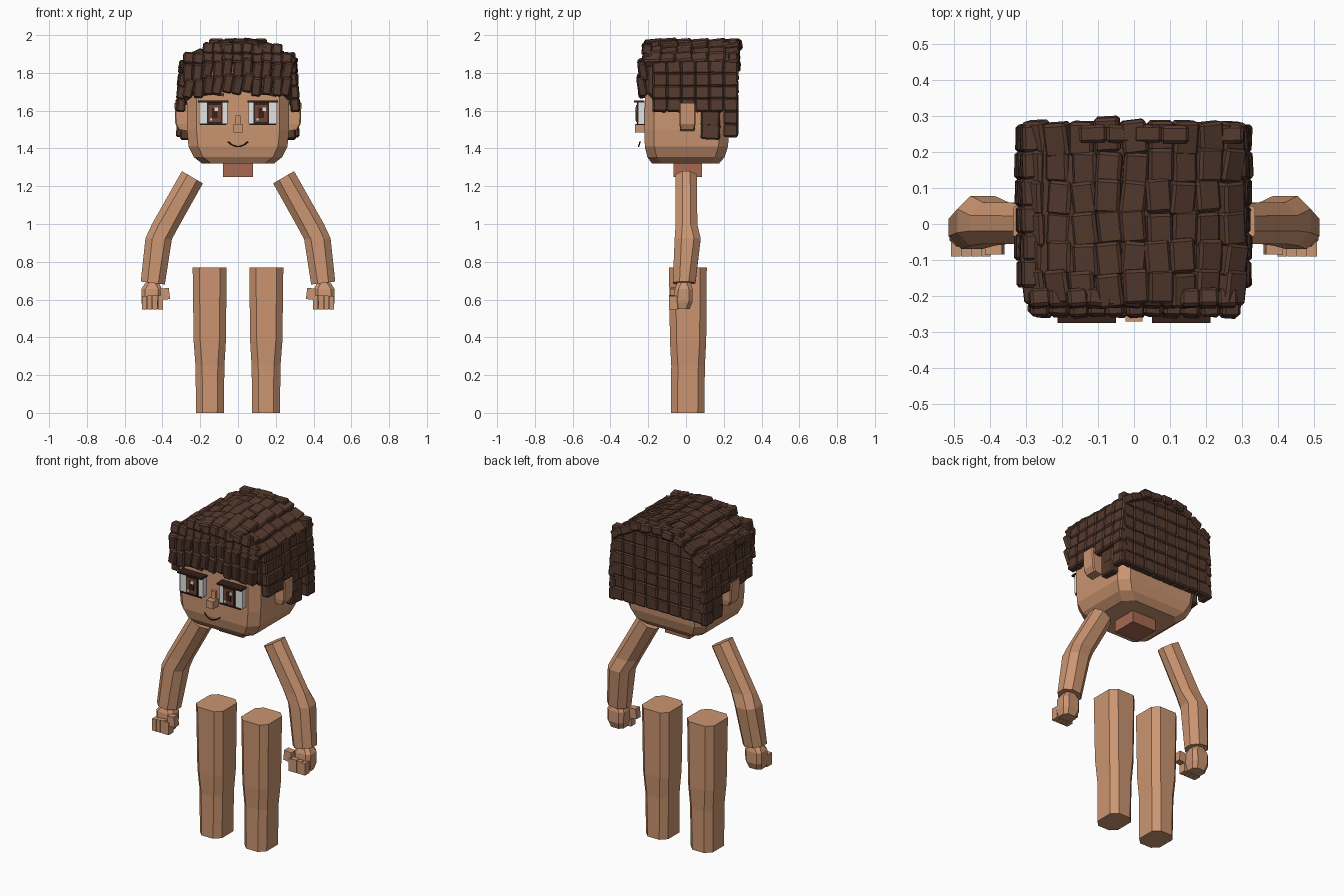
import bpy, bmesh, math, random
from mathutils import Matrix, Vector, Euler

random.seed(4)
if "Cube" in bpy.data.objects:
    bpy.data.objects.remove(bpy.data.objects["Cube"], do_unlink=True)


def material(name, color):
    m = bpy.data.materials.new(name)
    m.use_nodes = True
    m.diffuse_color = (*color, 1)
    m.node_tree.nodes["Principled BSDF"].inputs["Base Color"].default_value = (*color, 1)
    return m


SKIN = material("skin", (0.60, 0.30, 0.165))
NECK = material("neck_skin", (0.38, 0.14, 0.08))
HAIR = material("hair_brown", (0.09, 0.042, 0.027))
WHITE = material("eye_white", (0.75, 0.78, 0.77))
IRIS = material("iris_brown", (0.16, 0.06, 0.03))
DARK = material("dark_line", (0.035, 0.014, 0.01))


def finish(name, bm, mat):
    bmesh.ops.recalc_face_normals(bm, faces=bm.faces)
    me = bpy.data.meshes.new(name)
    bm.to_mesh(me)
    bm.free()
    me.materials.append(mat)
    ob = bpy.data.objects.new(name, me)
    bpy.context.collection.objects.link(ob)
    return ob


def loft(name, rings, mat, cut, s=1):
    """Skin chamfered rectangles: each ring is (x0, z0, x1, z1, y0, y1)."""
    bm = bmesh.new()
    loops = []
    for x0, z0, x1, z1, y0, y1 in rings:
        a, b = Vector((x0 * s, 0, z0)), Vector((x1 * s, 0, z1))
        cu, cv = cut / (b - a).length, cut / (y1 - y0)
        outline = [(cu, 0), (1 - cu, 0), (1, cv), (1, 1 - cv),
                   (1 - cu, 1), (cu, 1), (0, 1 - cv), (0, cv)]
        loops.append([bm.verts.new(a.lerp(b, u) + Vector((0, y0 + (y1 - y0) * v, 0)))
                      for u, v in outline])
    for lo, hi in zip(loops, loops[1:]):
        for i in range(8):
            j = (i + 1) % 8
            bm.faces.new((lo[i], lo[j], hi[j], hi[i]))
    bm.faces.new(loops[0])
    bm.faces.new(loops[-1])
    return finish(name, bm, mat)


def tile(bm, loc, size, rot=(0, 0, 0)):
    bmesh.ops.create_cube(bm, size=1, matrix=Matrix.LocRotScale(
        Vector(loc), Euler(rot), Vector(size)))


def box(name, x, y, z, mat, s=1, rot=0):
    """Box from (min, max) ranges."""
    bm = bmesh.new()
    tile(bm, [s * sum(x) / 2, sum(y) / 2, sum(z) / 2],
         [r[1] - r[0] for r in (x, y, z)], (0, rot * s, 0))
    return finish(name, bm, mat)


def jit(a):
    return random.uniform(-a, a)


def hair(name, bm):
    bmesh.ops.bevel(bm, geom=bm.edges[:], offset=0.008, segments=1, affect='EDGES')
    return finish(name, bm, HAIR)


# Head and neck
loft("head", [(-w, z, w, z, y0, y1) for w, z, y0, y1 in (
    (0.19, 1.32, -0.18, 0.175), (0.235, 1.355, -0.205, 0.205),
    (0.262, 1.41, -0.218, 0.222), (0.27, 1.5, -0.22, 0.23),
    (0.27, 1.86, -0.215, 0.23))], SKIN, 0.05)
box("neck", (-0.08, 0.08), (-0.065, 0.085), (1.25, 1.33), NECK)

# Face centre
box("nose_bridge", (-0.014, 0.014), (-0.235, -0.215), (1.52, 1.575), SKIN)
box("nose_tip", (-0.023, 0.023), (-0.27, -0.215), (1.485, 1.53), SKIN)
cu = bpy.data.curves.new("mouth", 'CURVE')
cu.dimensions = '3D'
cu.bevel_depth = 0.004
cu.bevel_resolution = 1
sp = cu.splines.new('POLY')
sp.points.add(8)
for i, p in enumerate(sp.points):
    t = i / 4 - 1
    p.co = (0.052 * t, -0.243 - 0.008 * (1 - t * t), 1.41 + 0.025 * t * t, 1)
cu.materials.append(DARK)
bpy.context.collection.objects.link(bpy.data.objects.new("mouth", cu))

for s, side in ((1, "left"), (-1, "right")):
    # Eyes and brows
    box(side + "_eye_white", (0.055, 0.207), (-0.255, -0.215), (1.53, 1.643), WHITE, s)
    box(side + "_iris_rim", (0.083, 0.163), (-0.26, -0.22), (1.53, 1.643), DARK, s)
    box(side + "_iris", (0.09, 0.156), (-0.264, -0.22), (1.54, 1.63), IRIS, s)
    box(side + "_pupil", (0.108, 0.138), (-0.267, -0.22), (1.56, 1.615), DARK, s)
    for n, (x, z) in enumerate(((0.128 * s + 0.012, 1.608), (0.123 * s - 0.02, 1.553))):
        h = 0.009 - 0.003 * n
        box(f"{side}_eye_glint_{n}", (x - h, x + h), (-0.27, -0.26), (z - h, z + h), WHITE)
    box(side + "_upper_lash", (0.05, 0.212), (-0.275, -0.22), (1.643, 1.653), DARK, s)
    box(side + "_lower_lash", (0.06, 0.2), (-0.262, -0.22), (1.525, 1.531), DARK, s)
    for n, tilt in enumerate((-0.12, 0, 0.2)):
        x = 0.075 + 0.042 * n
        z = (1.686, 1.69, 1.685)[n]
        box(f"{side}_brow_{n}", (x, x + 0.043), (-0.24, -0.21),
            (z - 0.008, z + 0.008), HAIR, s, tilt)

    # Ear
    loft(side + "_ear", [(0.25, 1.49, 0.315, 1.5, -0.03, 0.045),
                         (0.25, 1.53, 0.332, 1.53, -0.035, 0.05),
                         (0.26, 1.63, 0.336, 1.64, -0.035, 0.05)], SKIN, 0.006, s)

    # Arm, bent at the elbow
    loft(side + "_arm", [(0.186, 1.215, 0.297, 1.28, -0.055, 0.058),
                         (0.312, 0.99, 0.455, 1.0, -0.055, 0.06),
                         (0.35, 0.92, 0.49, 0.925, -0.06, 0.078),
                         (0.387, 0.68, 0.515, 0.695, -0.07, 0.05)], SKIN, 0.036, s)

    # Fist
    loft(side + "_palm", [(0.415, 0.55, 0.503, 0.55, -0.06, 0.02),
                          (0.405, 0.59, 0.512, 0.59, -0.065, 0.035),
                          (0.402, 0.655, 0.512, 0.655, -0.06, 0.035),
                          (0.42, 0.69, 0.49, 0.69, -0.045, 0.025)], SKIN, 0.02, s)
    for n in range(4):
        x = 0.398 + 0.028 * n
        box(f"{side}_finger_{n}", (x, x + 0.026), (-0.09, -0.045),
            (0.548, 0.625 - 0.003 * abs(n - 1)), SKIN, s)
    box(side + "_thumb", (0.363, 0.41), (-0.085, -0.045), (0.6, 0.66), SKIN, s, 0.12)

    # Leg, narrowing below the knee
    loft(side + "_leg", [(0.075, 0, 0.222, 0, -0.08, 0.097),
                         (0.072, 0.25, 0.225, 0.25, -0.078, 0.1),
                         (0.064, 0.38, 0.235, 0.38, -0.085, 0.107),
                         (0.06, 0.77, 0.24, 0.77, -0.09, 0.11)], SKIN, 0.035, s)

    # Side hair with a lock behind the ear
    bm = bmesh.new()
    for k in range(6):
        for r in range(6):
            if r > 3 and k < 5:
                continue
            tile(bm, (s * (0.288 + 0.005 * min(r, 3) + jit(0.004)), -0.138 + 0.075 * k,
                      1.83 - 0.067 * r), (0.046, 0.077, 0.071),
                 (jit(0.05), jit(0.05) - 0.08 * s, jit(0.05)))
    for z in (1.56, 1.49):
        tile(bm, (s * 0.275, 0.13, z), (0.06, 0.1, 0.085), (jit(0.06), 0, jit(0.05)))
    hair(side + "_side_hair", bm)


# Hair cap under the tiles
def crown(x):
    return 1.98 - 1.3 * (x - 0.02) ** 2


loft("hair_cap", [(-w, z, w, z, y0, 0.25) for w, z, y0 in (
    (0.285, 1.64, -0.16), (0.285, 1.7, -0.215), (0.28, 1.85, -0.215),
    (0.19, 1.91, -0.2), (0.09, 1.95, -0.2))], HAIR, 0.02)

# Top tiles, overlapping toward the front
bm = bmesh.new()
for i in range(9):
    x = -0.272 + 0.068 * i
    lift = jit(0.006)
    for j in range(6):
        tile(bm, (x + jit(0.006), -0.178 + 0.084 * j + jit(0.008),
                  crown(x) - 0.03 + lift + jit(0.006)), (0.071, 0.095, 0.05),
             (0.1 + jit(0.06), 2.4 * x + jit(0.07), jit(0.12)))
hair("top_hair", bm)

# Back tiles, down to the nape
bm = bmesh.new()
for i in range(8):
    x = -0.266 + 0.076 * i
    for r in range(7):
        z = 1.505 + 0.073 * r
        if z < crown(x) - 0.01:
            tile(bm, (x, 0.25 + jit(0.003), z), (0.078, 0.05, 0.076),
                 (jit(0.04), jit(0.04), jit(0.04)))
hair("back_hair", bm)

# Fringe, with a ragged lower edge and an upper tier
bm = bmesh.new()
for i in range(11):
    x = -0.262 + 0.052 * i
    drop = jit(0.012) - 0.02 * (abs(x) > 0.2)
    for r in range(2):
        tile(bm, (x + jit(0.005), -0.232 + 0.004 * r, 1.74 + 0.08 * r + drop),
             (0.052, 0.046, 0.1), (0.12 + jit(0.06), 0.15 + jit(0.1), jit(0.1)))
    for z in (1.875, 1.925):
        if z < crown(x):
            tile(bm, (x, -0.206, z + jit(0.006)), (0.056, 0.05, 0.06),
                 (-0.15 + jit(0.06), 0.1 + jit(0.1), jit(0.1)))
hair("fringe", bm)
